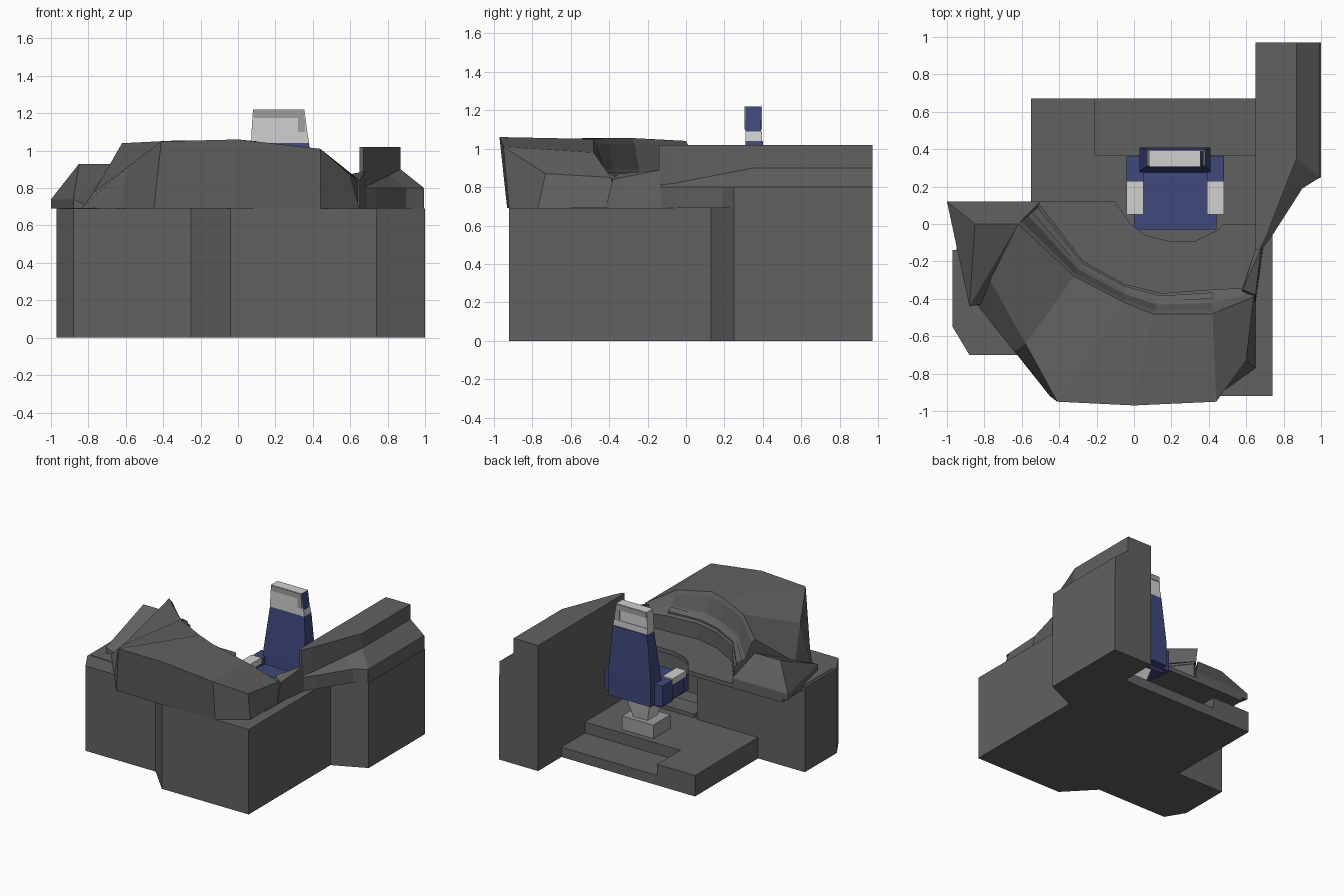
import bpy, bmesh
from mathutils import Vector

if "Cube" in bpy.data.objects:
    bpy.data.objects.remove(bpy.data.objects["Cube"])


def material(name, rgb):
    m = bpy.data.materials.new(name)
    m.diffuse_color = (*rgb, 1)
    m.use_nodes = True
    m.node_tree.nodes["Principled BSDF"].inputs["Base Color"].default_value = m.diffuse_color
    return m


GREY = material("dark grey", (0.12, 0.12, 0.12))
BLUE = material("seat blue", (0.05, 0.065, 0.20))
LIGHT = material("light grey", (0.62, 0.63, 0.62))
MID = material("mid grey", (0.34, 0.34, 0.34))


def finish(name, bm, *mats):
    bmesh.ops.recalc_face_normals(bm, faces=bm.faces)
    me = bpy.data.meshes.new(name)
    bm.to_mesh(me)
    bm.free()
    ob = bpy.data.objects.new(name, me)
    bpy.context.collection.objects.link(ob)
    for m in mats:
        me.materials.append(m)
    return ob


def loft(name, rings, *mats):
    """Skin equal-length closed rings and cap both ends."""
    bm = bmesh.new()
    vs = [[bm.verts.new(p) for p in r] for r in rings]
    n = len(rings[0])
    for a, b in zip(vs, vs[1:]):
        for i in range(n):
            j = (i + 1) % n
            bm.faces.new((a[i], a[j], b[j], b[i]))
    bm.faces.new(vs[0])
    bm.faces.new(vs[-1])
    return finish(name, bm, *mats)


def prism(name, outline, z0, z1, *mats):
    return loft(name, [[(x, y, z) for x, y in outline] for z in (z0, z1)], *mats)


def rect(x0, x1, y0, y1):
    return [(x0, y0), (x1, y0), (x1, y1), (x0, y1)]


def box(name, x0, x1, y0, y1, z0, z1, *mats):
    return prism(name, rect(x0, x1, y0, y1), z0, z1, *mats)


def taper(name, low, z0, high, z1, *mats):
    return loft(name, [[(x, y, z0) for x, y in rect(*low)],
                       [(x, y, z1) for x, y in rect(*high)]], *mats)


def hull(name, points, *mats):
    bm = bmesh.new()
    for p in points:
        bm.verts.new(p)
    res = bmesh.ops.convex_hull(bm, input=bm.verts)
    bmesh.ops.delete(bm, geom=list({v for v in res["geom_interior"] + res["geom_unused"]
                                    if isinstance(v, bmesh.types.BMVert)}), context='VERTS')
    bmesh.ops.dissolve_limit(bm, angle_limit=0.01, verts=bm.verts, edges=bm.edges)
    return finish(name, bm, *mats)


# Main housing wrapping the front and right side, open footwell inside
prism("housing", [(-.97, -.14), (-.97, -.55), (-.88, -.70), (-.25, -.70), (-.04, -.92),
                  (.74, -.92), (.74, .13), (1, .25), (1, .97), (.65, .97),
                  (.65, -.5), (0, -.5), (0, -.14)], 0, .69, GREY)

# Floor with lower entry step
prism("floor", [(-.55, -.52), (.66, -.52), (.66, .37), (-.21, .37), (-.21, .67), (-.55, .67)],
      0, .17, GREY)
box("entry_step", -.22, .66, .36, .67, 0, .08, GREY)
box("foot_rest", .03, .45, -.32, -.15, .17, .20, GREY)

# Desk slab with curved cut-out for the seat
prism("desk", [(-.95, .12), (-.1, .12), (-.02, 0), (.06, -.06), (.18, -.09), (.33, -.09),
               (.45, -.03), (.48, 0), (.66, 0), (.66, -.6), (-.95, -.53)], .66, .694, GREY)

# Instrument hood: outer foot, outer brow, ridge, panel, rim, rim foot per station
stations = [
    ((-.84, -.43), (-.77, -.30, .78), (-.62, 0, 1.04), (-.50, .10)),
    ((-.64, -.68), (-.58, -.64, .92), (-.32, -.28, 1.055), (-.27, -.20)),
    ((-.45, -.92), (-.41, -.95, 1.05), (-.05, -.42, 1.055), (-.05, -.32)),
    ((0, -.93), (0, -.97, 1.06), (.10, -.48, 1.05), (.15, -.37)),
    ((.44, -.92), (.44, -.95, 1.01), (.42, -.48, .98), (.42, -.35)),
    ((.65, -.77), (.60, -.73, .87), (.64, -.39, .85), (.65, -.34)),
]
rings = []
for foot, brow, ridge, rim in stations:
    r, l = Vector(ridge), Vector((*rim, .82 if rim[0] < .6 else .79))
    under = r.lerp(l, .15)
    under.z = r.z - .03
    panel = r.lerp(l, .45)
    panel.z = l.z + (r.z - l.z) * .3
    rings.append([(*foot, .69), brow, r, under, panel, l, (*rim, .69)])
loft("instrument_hood", rings, GREY)

# Raised instrument strip following the inside of the hood
strip = []
for foot, brow, ridge, rim in stations[:5]:
    a, b = Vector((ridge[0], ridge[1])), Vector(rim)
    p, q = a.lerp(b, .62), a.lerp(b, .88)
    strip.append([(*p, .80), (*p, .875), (*q, .85), (*q, .80)])
loft("instrument_strip", strip, GREY)

# Left wing console
hull("left_console", [(-1, .12, .69), (-1, .12, .74), (-.5, .12, .69), (-.5, .12, .74),
                      (-.85, 0, .93), (-.76, 0, .93), (-.62, 0, .93), (-.9, -.3, .74),
                      (-.88, -.44, .69), (-.88, -.44, .74), (-.77, -.42, .69),
                      (-.77, -.3, .78)], GREY)

# Right side wall console, narrowing to the front
wall = []
for y_in, y_out, x_top, x_out, z_mid in ((.97, .97, .87, .995, .90), (.35, .25, .87, .995, .90),
                                         (.20, .19, .81, .90, .87), (-.06, -.06, .71, .74, .82),
                                         (-.14, -.14, .67, .68, .81)):
    wall.append([(.65, y_in, .69), (.65, y_in, 1.02), (x_top, y_in, 1.02), (x_top, y_in, z_mid),
                 (x_out, y_out, .80), (x_out, y_out, .69)])
loft("right_console", wall, GREY)
hull("console_link", [(.57, -.37, .69), (.65, -.42, .69), (.58, -.35, .87), (.65, -.38, .84),
                      (.65, -.13, .69), (.69, -.13, .69), (.65, -.13, .86), (.68, -.13, .89)], GREY)

# Seat pedestal and swivel
box("seat_pedestal", .07, .35, .10, .32, .17, .28, MID)
taper("seat_swivel", (.15, .28, .15, .28), .28, (.10, .32, .11, .32), .45, LIGHT)

# Seat cushion, hip panels and arm rests
box("seat_cushion", 0, .44, -.03, .34, .45, .58, BLUE)
for side in (-1, 1):
    xs = sorted((.22 + side * .17, .22 + side * .26))
    box("hip_panel", *xs, .23, .36, .47, .64, BLUE)
    box("arm_support", xs[0] + .01, xs[1] - .01, .07, .23, .48, .60, BLUE)
    box("arm_rest", *xs, .05, .23, .60, .65, LIGHT)

# Seat back in two tapered sections
taper("seat_back", (.03, .41, .27, .41), .47, (.03, .41, .28, .41), .68, BLUE)
taper("seat_back_upper", (.03, .41, .28, .41), .68, (.07, .38, .31, .40), 1.04, BLUE)

# Head rest: light lower band, upper part with blue sides
taper("head_rest_band", (.07, .38, .31, .395), 1.04, (.072, .372, .31, .395), 1.09, LIGHT)
rest = taper("head_rest", (.072, .372, .31, .39), 1.09, (.08, .355, .31, .39), 1.22, LIGHT, BLUE)
for p in rest.data.polygons:
    if p.normal.x > .5:
        p.material_index = 1
for y0, y1 in ((.305, .31), (.39, .395)):
    box("head_rest_trim", .082, .353, y0, y1, 1.175, 1.218, MID)
    box("head_rest_side_trim", .32, .357, y0, y1, 1.10, 1.175, MID)
